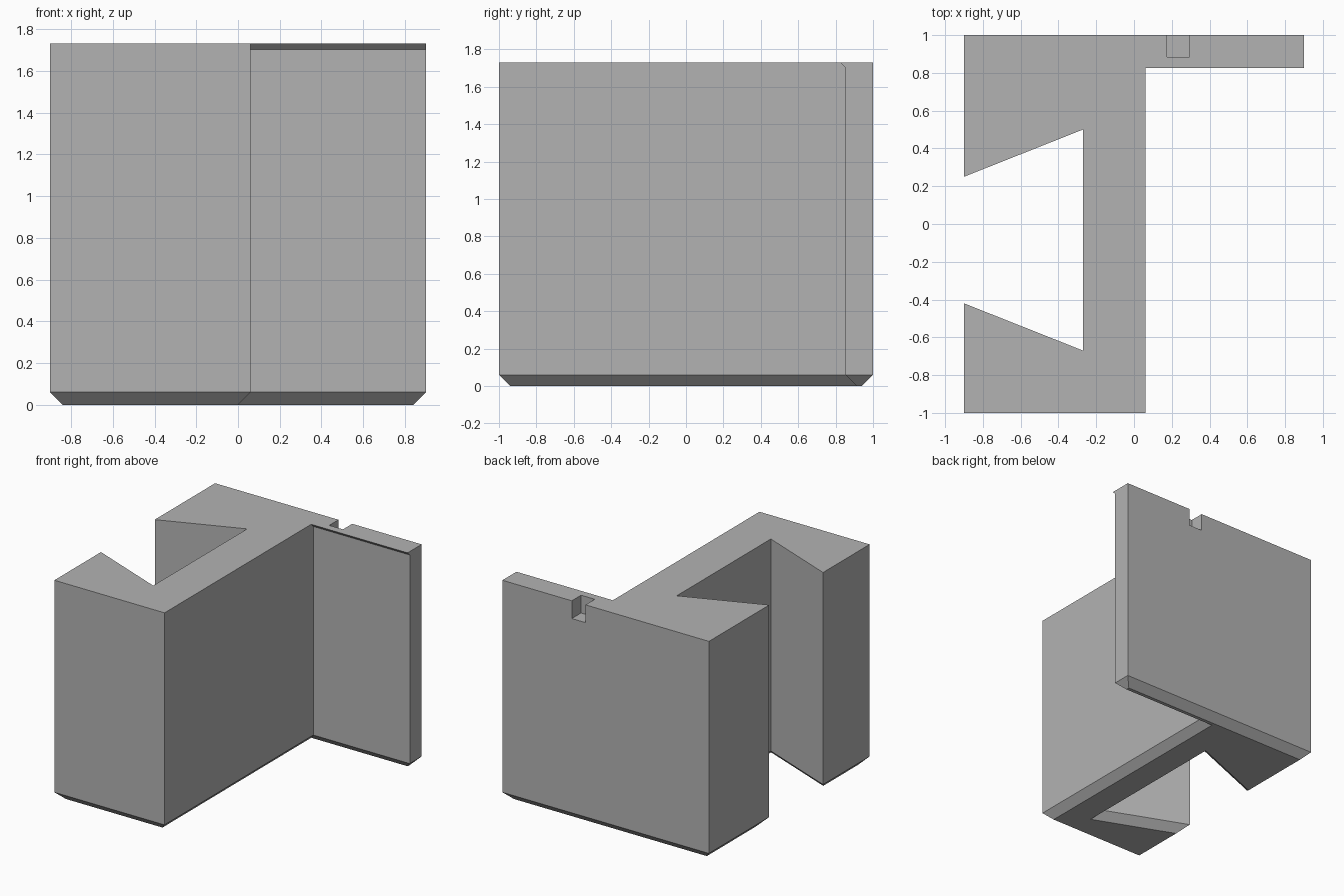
import bpy
import bmesh
from mathutils import Vector

cube = bpy.data.objects.get("Cube")
if cube:
    bpy.data.objects.remove(cube, do_unlink=True)

HEIGHT = 1.73
CHAMFER = 0.06
LIP = 0.027

grey = bpy.data.materials.new("plain grey")
grey.use_nodes = True
colour = (0.45, 0.45, 0.45, 1)
grey.diffuse_color = colour
grey.node_tree.nodes["Principled BSDF"].inputs["Base Color"].default_value = colour

# Plan outline, counter-clockwise: block with dovetail groove and thin rear flange
outline = [Vector(p) for p in (
    (-0.9, -1), (0.06, -1), (0.06, 0.852), (0.9, 0.852), (0.9, 1), (-0.9, 1),
    (-0.9, 0.25), (-0.27, 0.5), (-0.27, -0.67), (-0.9, -0.42))]


def inset(points, distance):
    """Move every edge of a closed outline inwards, with mitred corners."""
    result = []
    for i, p in enumerate(points):
        a = (p - points[i - 1]).normalized()
        b = (points[(i + 1) % len(points)] - p).normalized()
        na, nb = Vector((-a.y, a.x)), Vector((-b.y, b.x))
        result.append(p + (na + nb) * distance / (1 + na.dot(nb)))
    return result


def loft(name, sections):
    """Join matching outlines at rising heights into a closed solid."""
    bm = bmesh.new()
    rings = [[bm.verts.new((p.x, p.y, z)) for p in pts] for z, pts in sections]
    bm.faces.new(rings[0][::-1])
    bm.faces.new(rings[-1])
    for low, high in zip(rings, rings[1:]):
        for i in range(len(low)):
            j = (i + 1) % len(low)
            bm.faces.new((low[i], low[j], high[j], high[i]))
    bmesh.ops.recalc_face_normals(bm, faces=bm.faces)
    mesh = bpy.data.meshes.new(name)
    bm.to_mesh(mesh)
    bm.free()
    mesh.materials.append(grey)
    obj = bpy.data.objects.new(name, mesh)
    bpy.context.collection.objects.link(obj)
    return obj


# Flange front flares forward into a small lip at the top
top = [p.copy() for p in outline]
for i in (2, 3):
    top[i].y -= LIP

block = loft("dovetail_block", [
    (0, inset(outline, CHAMFER)), (CHAMFER, outline),
    (HEIGHT - LIP, outline), (HEIGHT, top)])

# Small notch in the top rear edge of the flange
notch = [Vector(p) for p in ((0.175, 0.885), (0.295, 0.885), (0.295, 1.1), (0.175, 1.1))]
cutter = loft("notch_cutter", [(HEIGHT - 0.14, notch), (HEIGHT + 0.1, notch)])
cutter.hide_render = True
cut = block.modifiers.new("notch", 'BOOLEAN')
cut.operation = 'DIFFERENCE'
cut.solver = 'EXACT'
cut.object = cutter
bpy.context.view_layer.objects.active = block
block.select_set(True)
bpy.ops.object.modifier_apply(modifier=cut.name)
bpy.data.objects.remove(cutter, do_unlink=True)
